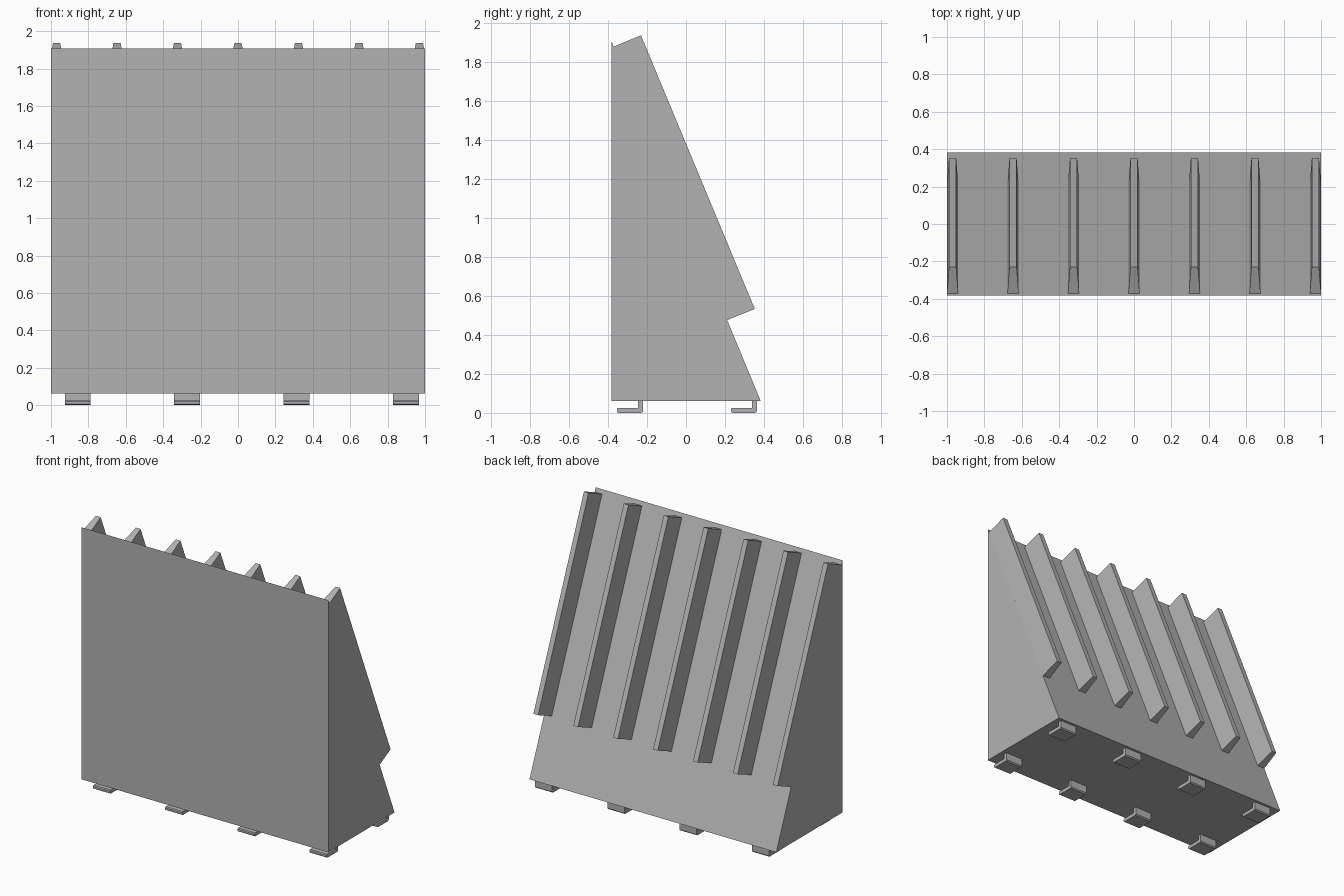
import bpy
import bmesh

cube = bpy.data.objects.get("Cube")
if cube:
    bpy.data.objects.remove(cube, do_unlink=True)

grey = bpy.data.materials.new("light grey")
grey.use_nodes = True
colour = (0.448, 0.448, 0.448, 1.0)
grey.diffuse_color = colour
grey.node_tree.nodes["Principled BSDF"].inputs["Base Color"].default_value = colour


def extrude_profile(name, profile, x, half_widths):
    """Extrude a (y, z) profile along x; each point has its own half width."""
    bm = bmesh.new()
    sides = []
    for sign in (-1, 1):
        sides.append([bm.verts.new((x + sign * w, y, z))
                      for (y, z), w in zip(profile, half_widths)])
    left, right = sides
    bm.faces.new(left)
    bm.faces.new(right[::-1])
    count = len(profile)
    for i in range(count):
        j = (i + 1) % count
        bm.faces.new((left[i], right[i], right[j], left[j]))
    bmesh.ops.recalc_face_normals(bm, faces=bm.faces)
    mesh = bpy.data.meshes.new(name)
    bm.to_mesh(mesh)
    bm.free()
    mesh.materials.append(grey)
    obj = bpy.data.objects.new(name, mesh)
    bpy.context.scene.collection.objects.link(obj)
    return obj


# Wedge body: upright front, sloping back
BOTTOM, TOP, DEPTH = 0.062, 1.908, 0.383
extrude_profile("wedge_body",
                [(-DEPTH, BOTTOM), (DEPTH, BOTTOM), (-DEPTH, TOP)],
                0, [1.0] * 3)

# Tapered ribs running down the sloping back, outer ones flush with the sides
rib_profile = [(-0.371, 1.879), (-0.231, 1.937), (0.353, 0.533), (0.211, 0.476)]
BASE, CREST = 0.03, 0.019
for i in range(7):
    extrude_profile(f"back_rib_{i + 1}", rib_profile,
                    -0.97 + i * 0.97 / 3, [BASE, CREST, CREST, BASE])

# Hooked feet under the base, two rows of four
foot_profile = [(0, BOTTOM), (0, 0.008), (-0.008, 0), (-0.126, 0), (-0.134, 0.006),
                (-0.134, 0.02), (-0.128, 0.026), (-0.026, 0.026), (-0.026, BOTTOM)]
for row, back_edge in (("front", -0.221), ("back", 0.364)):
    for i in range(4):
        profile = [(y + back_edge, z) for y, z in foot_profile]
        extrude_profile(f"{row}_foot_{i + 1}", profile,
                        -0.857 + i * 0.585, [0.069] * len(profile))
